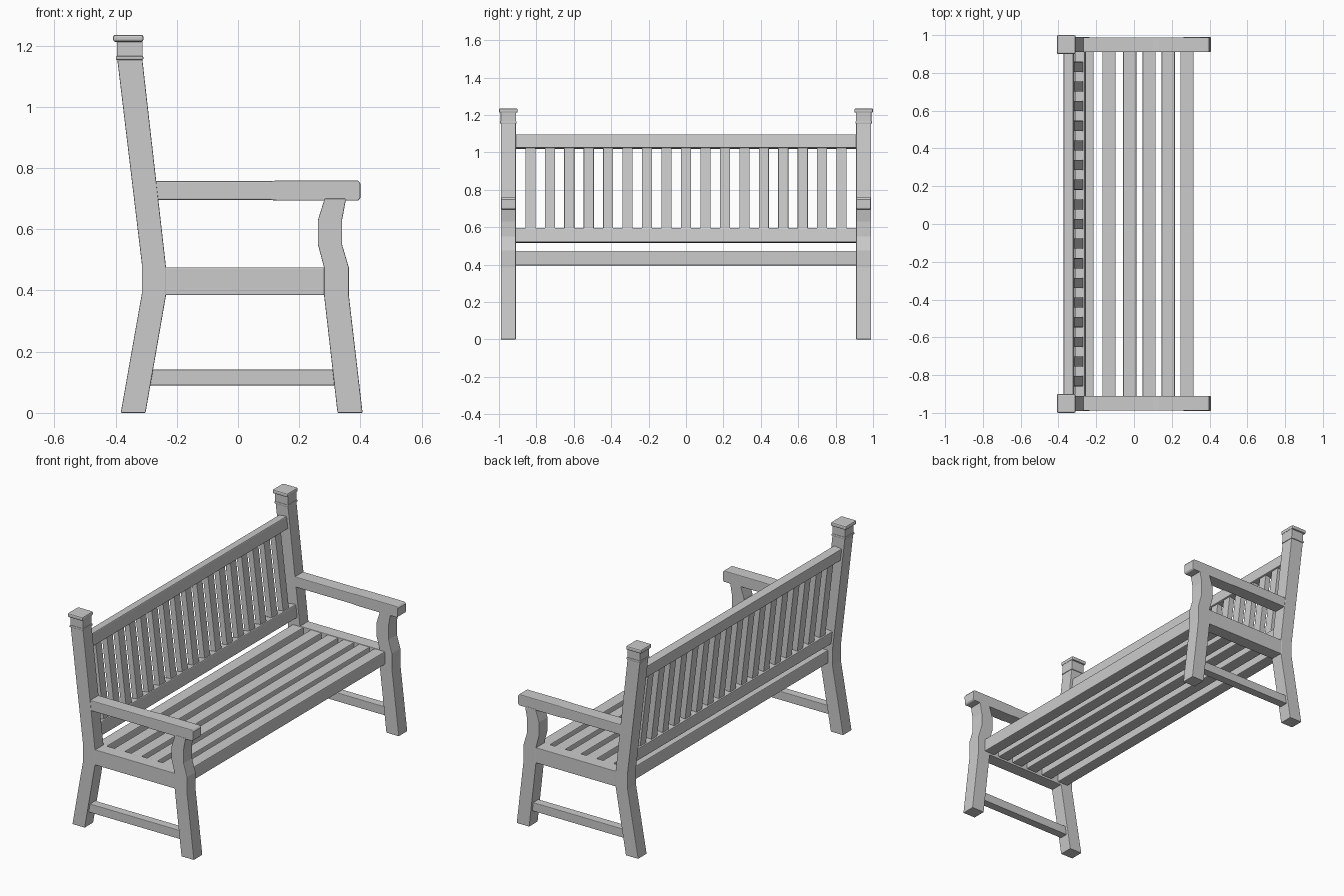
import bpy, bmesh, math
from mathutils import Matrix, Vector

if "Cube" in bpy.data.objects:
    bpy.data.objects.remove(bpy.data.objects["Cube"])


def finish(name, bm, bevel, mirror):
    bmesh.ops.recalc_face_normals(bm, faces=bm.faces[:])
    me = bpy.data.meshes.new(name)
    bm.to_mesh(me)
    bm.free()
    ob = bpy.data.objects.new(name, me)
    bpy.context.collection.objects.link(ob)
    if bevel:
        b = ob.modifiers.new("bevel", 'BEVEL')
        b.width, b.segments, b.limit_method = bevel, 2, 'ANGLE'
        b.angle_limit = math.radians(40)
    if mirror:
        m = ob.modifiers.new("mirror", 'MIRROR')
        m.use_axis = (False, True, False)
    return ob


def extrude_profile(name, pts, y0, y1, bevel=0.003, mirror=True):
    """Side profile (x, z) extruded along y."""
    bm = bmesh.new()
    f = bm.faces.new([bm.verts.new((x, y0, z)) for x, z in pts])
    r = bmesh.ops.extrude_face_region(bm, geom=[f])
    vs = [v for v in r["geom"] if isinstance(v, bmesh.types.BMVert)]
    bmesh.ops.translate(bm, verts=vs, vec=(0, y1 - y0, 0))
    return finish(name, bm, bevel, mirror)


def box(name, x, y, z, bevel=0.003, mirror=False, tilt=0):
    """Box from (min, max) ranges, optionally tilted about y."""
    lo, hi = Vector((x[0], y[0], z[0])), Vector((x[1], y[1], z[1]))
    bm = bmesh.new()
    mat = (Matrix.Translation((lo + hi) / 2) @ Matrix.Rotation(tilt, 4, 'Y')
           @ Matrix.Diagonal((*(hi - lo), 1)))
    bmesh.ops.create_cube(bm, size=1, matrix=mat)
    return finish(name, bm, bevel, mirror)


# Back posts with splayed foot and leaning upper half
extrude_profile("back_post", [
    (-.383, 0), (-.302, 0), (-.235, .385), (-.235, .475), (-.313, 1.16),
    (-.395, 1.16), (-.314, .485), (-.314, .39)], .91, .99)

# Post finial: collar, neck and cap
box("post_collar", (-.399, -.309), (.906, .994), (1.153, 1.166), .004, True)
box("post_neck", (-.396, -.312), (.909, .991), (1.16, 1.217), .002, True)
box("post_cap", (-.408, -.309), (.90, 1.0), (1.212, 1.235), .007, True)

# Front legs with curved arm support
extrude_profile("front_leg", [
    (.325, 0), (.407, 0), (.362, .385), (.362, .475), (.34, .55), (.34, .63),
    (.353, .7), (.283, .7), (.261, .63), (.261, .55), (.281, .475),
    (.281, .385)], .91, .99)

# Armrests
extrude_profile("armrest", [
    (-.29, .696), (.1, .696), (.13, .693), (.392, .693), (.4, .701),
    (.4, .749), (.392, .759), (.13, .759), (.1, .757), (-.29, .757)],
    .91, .988, .004)

# Side seat rails and lower stretchers
box("side_rail", (-.25, .30), (.912, .988), (.385, .475), .003, True)
box("side_stretcher", (-.32, .34), (.925, .975), (.09, .141), .003, True)

# Seat slats
for i, x in enumerate((-.249, -.132, -.023, .08, .181, .281)):
    box(f"seat_slat_{i + 1}", (x - .035, x + .035), (-.915, .915), (.396, .473), .005)

# Leaning back: rails and upright slats
lean = -math.atan2(.082, .684)


def back_x(z):
    return -.283 - (z - .555) * math.tan(-lean)


def back_part(name, zc, height, thick, y0, y1, bevel):
    x = back_x(zc)
    box(name, (x - thick / 2, x + thick / 2), (y0, y1),
        (zc - height / 2, zc + height / 2), bevel, False, lean)


back_part("back_bottom_rail", .555, .077, .052, -.915, .915, .005)
back_part("back_top_rail", 1.058, .073, .052, -.915, .915, .005)
for i in range(17):
    y = -.832 + i * .104
    back_part(f"back_slat_{i + 1}", .8075, .45, .034, y - .027, y + .027, .002)
